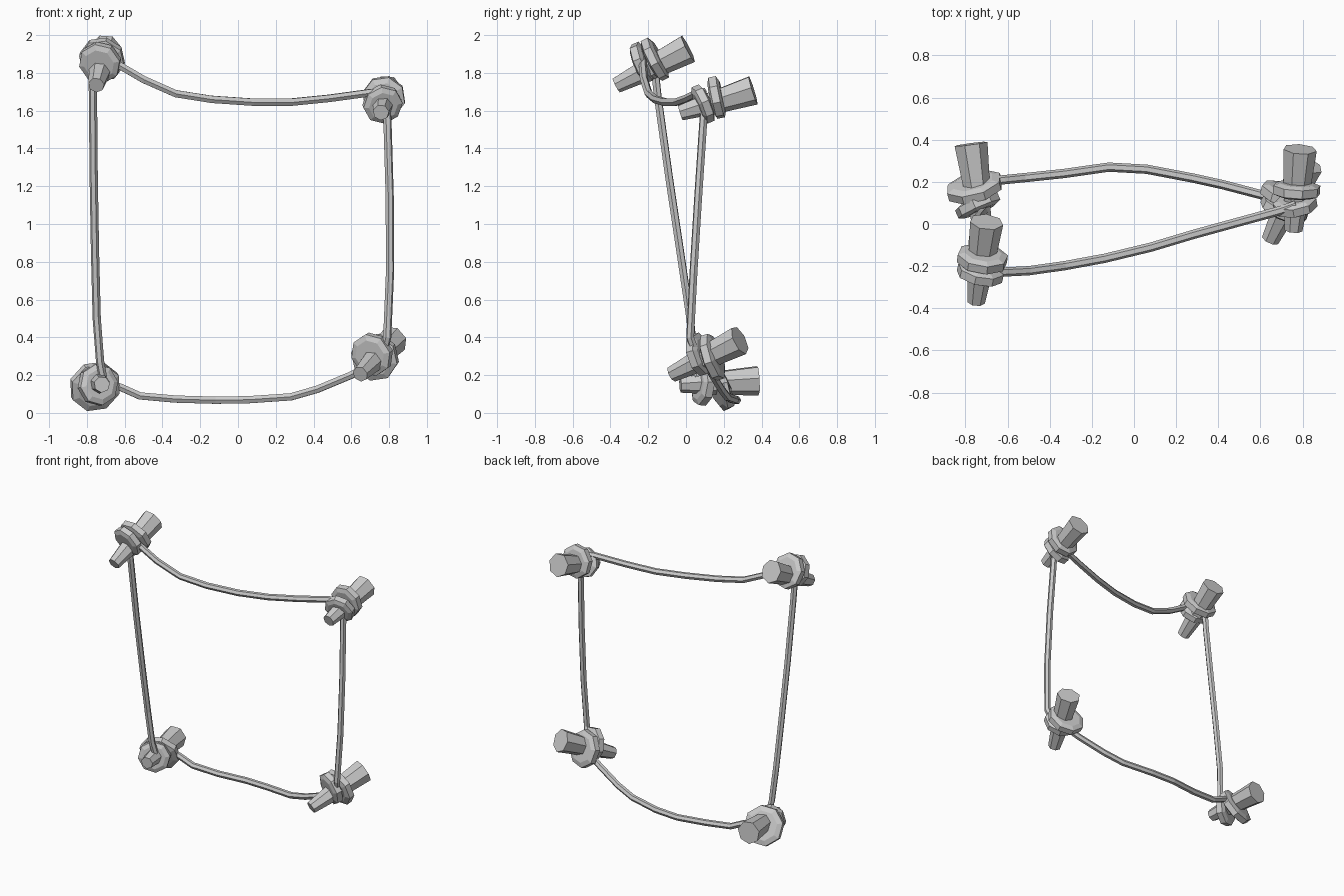
import bpy, bmesh, math
from mathutils import Vector

if "Cube" in bpy.data.objects:
    bpy.data.objects.remove(bpy.data.objects["Cube"])


def lathe(name, profile, centre, axis, sides, spin=0.0):
    """Flat-faced turned solid; profile = (distance along axis, radius)."""
    axis = Vector(axis).normalized()
    rot = axis.to_track_quat('Z', 'Y')
    bm = bmesh.new()
    rings = []
    for d, r in profile:
        rings.append([bm.verts.new(Vector(centre) + rot @ Vector((
            r * math.cos(spin + 2 * math.pi * i / sides),
            r * math.sin(spin + 2 * math.pi * i / sides), d))) for i in range(sides)])
    for a, b in zip(rings, rings[1:]):
        for i in range(sides):
            j = (i + 1) % sides
            bm.faces.new((a[i], a[j], b[j], b[i]))
    bm.faces.new(rings[0][::-1])
    bm.faces.new(rings[-1])
    me = bpy.data.meshes.new(name)
    bm.to_mesh(me)
    bm.free()
    ob = bpy.data.objects.new(name, me)
    bpy.context.collection.objects.link(ob)
    return ob


def stake(name, tip, back, loops):
    """Tapered peg with rope loops (centre, normal, radius) wound round it."""
    tip, back = Vector(tip), Vector(back)
    n = (back - tip).length
    lathe(name + "_peg", [(0, .043), (n * .38, .06), (n * .6, .068), (n, .081)],
          tip, back - tip, 7, 0.3)
    for k, (c, normal, r) in enumerate(loops):
        lathe(f"{name}_rope_loop_{k + 1}",
              [(-.032, r * .74), (-.02, r), (.02, r), (.032, r * .74)],
              c, normal or back - tip, 8, .25 + .4 * k)


def rope(name, points, radius=.022):
    """Hanging rope with a low-sided cross-section."""
    cu = bpy.data.curves.new(name, 'CURVE')
    cu.dimensions = '3D'
    cu.bevel_depth = radius
    cu.bevel_resolution = 1
    cu.use_fill_caps = True
    sp = cu.splines.new('POLY')
    sp.points.add(len(points) - 1)
    for p, co in zip(sp.points, points):
        p.co = (*co, 1)
    sp.use_smooth = False
    ob = bpy.data.objects.new(name, cu)
    bpy.context.collection.objects.link(ob)


# four corner pegs with their wound loops
stake("top_left", (-.75, -.37, 1.735), (-.70, .01, 1.93), [
    ((-.72, -.165, 1.872), None, .122),
    ((-.73, -.232, 1.855), (.2, .9, .38), .112)])
stake("top_right", (.757, -.03, 1.59), (.788, .355, 1.71), [
    ((.772, .162, 1.67), (.05, .95, .2), .115),
    ((.765, .09, 1.635), (-.15, .9, .38), .105)])
stake("bottom_left", (-.72, -.03, .15), (-.775, .38, .172), [
    ((-.757, .175, .14), (-.25, .88, .4), .138),
    ((-.742, .09, .148), (-.4, .9, -.1), .11)])
stake("bottom_right", (.647, -.075, .205), (.82, .285, .385), [
    ((.725, .14, .295), (.25, .9, .3), .128),
    ((.71, .07, .31), (.4, .85, .25), .115)])

# slack ropes joining the pegs
rope("top_rope", [(-.68, -.23, 1.87), (-.62, -.228, 1.835), (-.5, -.222, 1.765),
                  (-.33, -.198, 1.69), (-.14, -.163, 1.66), (.08, -.11, 1.645),
                  (.28, -.05, 1.645), (.48, .005, 1.665), (.7, .065, 1.695), (.77, .09, 1.70)])
rope("bottom_rope", [(-.7, .2, .16), (-.62, .21, .135), (-.52, .22, .09),
                     (-.33, .24, .073), (-.12, .27, .067), (.06, .26, .07),
                     (.28, .218, .085), (.42, .187, .125), (.6, .14, .2), (.68, .12, .24)])
rope("left_rope", [(-.77, -.165, 1.82), (-.768, -.15, 1.68), (-.764, -.09, 1.25),
                   (-.757, -.03, .85), (-.748, .022, .5), (-.73, .045, .27), (-.715, .06, .19)])
rope("right_rope", [(.79, .1, 1.66), (.792, .09, 1.52), (.803, .065, 1.15),
                    (.805, .04, .75), (.79, .022, .40), (.77, .05, .32)])
